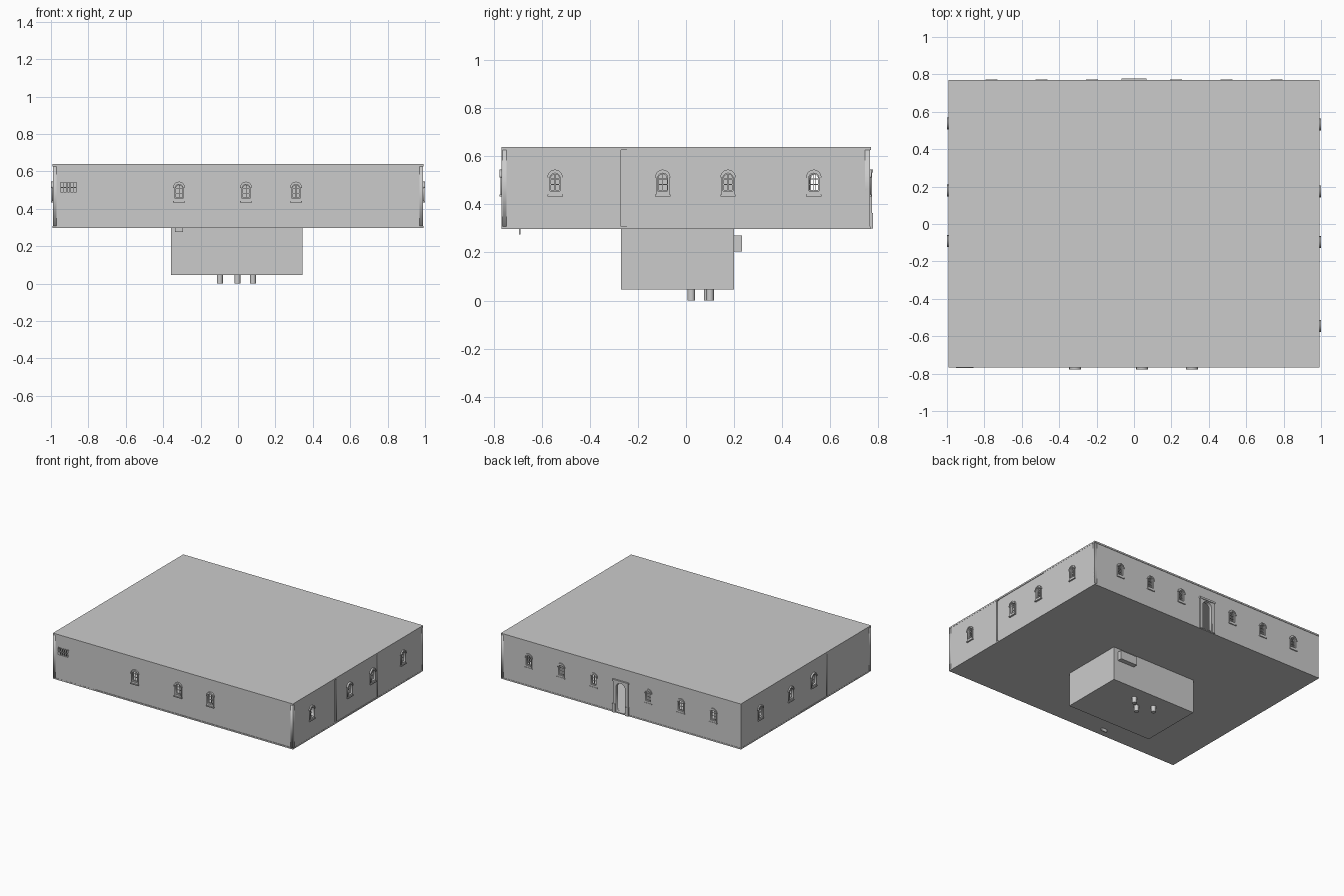
import bpy, math
from mathutils import Matrix, Vector

if "Cube" in bpy.data.objects:
    bpy.data.objects.remove(bpy.data.objects["Cube"])

Z0, Z1 = 0.30, 0.638          # storey bottom and top
HX, FY, BY = 0.99, 0.767, 0.766
THICK = 0.02


def box(name, lo, hi, m=Matrix()):
    """Box between two corners, placed with matrix m."""
    bpy.ops.mesh.primitive_cube_add(size=1)
    o = bpy.context.object
    o.name = name
    lo, hi = Vector(lo), Vector(hi)
    o.data.transform(m @ Matrix.Translation((lo + hi) / 2) @ Matrix.Diagonal((*(hi - lo), 1)))
    return o


def plate(name, loops, za, zb, m):
    """Flat extruded plate; the first loop is the outline, the rest are holes."""
    cu = bpy.data.curves.new(name, 'CURVE')
    cu.dimensions, cu.fill_mode = '2D', 'BOTH'
    cu.extrude = (zb - za) / 2
    for pts in loops:
        s = cu.splines.new('POLY')
        s.points.add(len(pts) - 1)
        for p, (x, y) in zip(s.points, pts):
            p.co = (x, y, 0, 1)
        s.use_cyclic_u = True
    tmp = bpy.data.objects.new(name, cu)
    bpy.context.collection.objects.link(tmp)
    mesh = bpy.data.meshes.new_from_object(tmp.evaluated_get(bpy.context.evaluated_depsgraph_get()))
    bpy.data.objects.remove(tmp)
    mesh.transform(m @ Matrix.Translation((0, 0, (za + zb) / 2)))
    o = bpy.data.objects.new(name, mesh)
    bpy.context.collection.objects.link(o)
    return o


def rect(a, b, c, d):
    return [(a, b), (c, b), (c, d), (a, d)]


def arch(u, half, bottom, spring, rise, n=10):
    """Upright opening with an arched head."""
    top = [(u + half * math.cos(math.pi * i / n), spring + rise * math.sin(math.pi * i / n))
           for i in range(n + 1)]
    return [(u - half, bottom), (u + half, bottom)] + top


def side(turn):
    """Wall frame: local x along the wall, y up, z outward."""
    return Matrix.Rotation(math.radians(turn), 4, 'Z') @ Matrix.Rotation(math.pi / 2, 4, 'X')


def opening(u):
    return arch(u, 0.021, 0.455, 0.51, 0.02)


def window(name, u, d, m, out):
    # arched surround, hood, sill, apron
    plate(name + "_surround", [arch(u, 0.028, 0.44, 0.512, 0.026), opening(u)], d - 0.005, d + out * 0.6, m)
    hood = arch(u, 0.032, 0, 0.512, 0.033)[2:]
    inner = arch(u, 0.025, 0, 0.512, 0.025)[2:]
    plate(name + "_hood", [hood + inner[::-1]], d - 0.005, d + out, m)
    box(name + "_sill", (u - 0.032, 0.434, d - 0.005), (u + 0.032, 0.441, d + out), m)
    # sash and glazing bars
    plate(name + "_sash", [opening(u), arch(u, 0.017, 0.46, 0.51, 0.016)], d - 0.012, d - 0.006, m)
    box(name + "_mullion", (u - 0.0015, 0.46, d - 0.011), (u + 0.0015, 0.526, d - 0.007), m)
    for z in (0.483, 0.506):
        box(name + "_bar", (u - 0.017, z - 0.0015, d - 0.011), (u + 0.017, z + 0.0015, d - 0.007), m)


# walls: name, turn, distance, panels (start, end, recess), window positions, window relief
back_u = [s * x for s in (-1, 1) for x in (0.225, 0.495, 0.763)]
walls = [
    ("front", 0, FY, [(-HX, -0.65, 0), (-0.65, HX, 0.003)], [-0.315, 0.043, 0.31], 0.01),
    ("right", 90, HX, [(-FY, -0.27, 0), (-0.27, -0.245, 0.008), (-0.245, 0.23, 0.003), (0.23, BY, 0)],
     [-0.545, -0.097, 0.175, 0.532], 0.01),
    ("back", 180, BY, [(-HX, HX, 0)], back_u, 0.007),
    ("left", 270, HX, [(-BY, -0.07, 0), (-0.07, 0.25, 0.003), (0.25, FY, 0)], [-0.538, -0.178, 0.092], 0.01),
]
grille = rect(-0.948, 0.49, -0.864, 0.54)
door = arch(0, 0.038, Z0 + 0.008, 0.49, 0.036, 14)
for name, turn, d, panels, wins, out in walls:
    m = side(turn)
    for a, b, rec in panels:
        holes = [opening(u) for u in wins if a < u < b]
        if name == "front" and a < -0.9:
            holes.append(grille)
        if name == "back":
            holes.append(door)
        plate(name + "_wall", [rect(a, Z0, b, Z1 - 0.004)] + holes, d - THICK, d - rec, m)
        for u in wins:
            if a < u < b:
                window(name + "_window", u, d - rec, m, out + rec)

# vent grille on the front wall
m = side(0)
plate("grille_frame", [rect(-0.953, 0.486, -0.859, 0.544), grille], FY - 0.01, FY + 0.003, m)
for i in range(1, 5):
    x = -0.948 + 0.084 * i / 5
    box("grille_bar", (x - 0.002, 0.49, FY - 0.006), (x + 0.002, 0.54, FY + 0.002), m)
box("grille_rail", (-0.948, 0.512, FY - 0.006), (-0.864, 0.517, FY + 0.002), m)

# doorway surround on the back wall
m = side(180)
plate("door_surround", [rect(-0.052, Z0, 0.052, 0.535), door], BY - 0.005, BY + 0.006, m)
for s in (-1, 1):
    x = s * 0.053
    box("door_pilaster", (x - 0.009, Z0, BY - 0.005), (x + 0.009, 0.535, BY + 0.009), m)
    box("door_plinth", (x - 0.012, Z0, BY - 0.005), (x + 0.012, 0.365, BY + 0.012), m)
box("door_lintel", (-0.066, 0.532, BY - 0.005), (0.066, 0.546, BY + 0.012), m)

# roof, floor and inner partitions
box("roof", (-HX - 0.001, -FY - 0.001, Z1 - 0.012), (HX + 0.001, BY + 0.003, Z1))
box("floor", (-HX - 0.001, -FY - 0.001, Z0 - 0.002), (HX + 0.001, BY + 0.002, Z0 + 0.008))
box("partition_front", (-0.975, -0.26, Z0), (0.975, -0.245, Z1 - 0.01))
box("partition_back", (-0.975, 0.23, Z0), (0.975, 0.245, Z1 - 0.01))
box("partition_left", (-0.66, -0.76, Z0), (-0.645, -0.25, Z1 - 0.01))
box("partition_middle", (-0.01, -0.25, Z0), (0.01, 0.24, Z1 - 0.01))

# lower room, its rear box and the small underside bracket
box("basement", (-0.357, -0.27, 0.045), (0.345, 0.20, Z0))
box("basement_alcove", (0.17, 0.195, 0.205), (0.31, 0.234, 0.27))
box("underside_bracket", (-0.337, -0.695, 0.275), (-0.293, -0.688, Z0))

# three short pipes below
for x, y in ((0.08, 0.10), (-0.003, 0.022), (-0.097, 0.09)):
    bpy.ops.mesh.primitive_cylinder_add(vertices=16, radius=0.016, depth=0.05, location=(x, y, 0.025))
    bpy.context.object.name = "pipe"
    bpy.ops.object.shade_smooth_by_angle()
